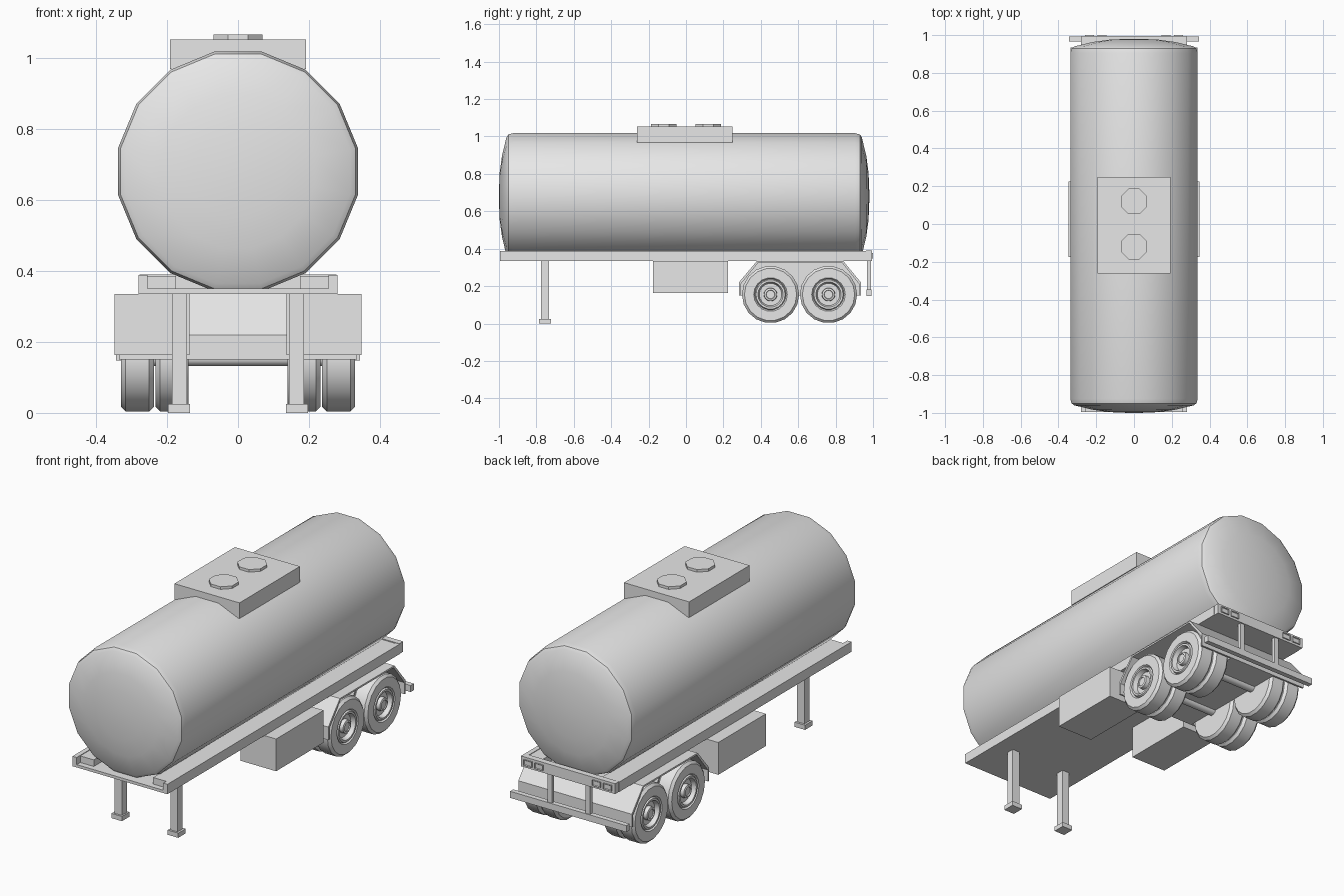
import bpy
import bmesh
import math
from mathutils import Vector, Matrix

cube = bpy.data.objects.get("Cube")
if cube:
    bpy.data.objects.remove(cube, do_unlink=True)

grey = bpy.data.materials.new("plain grey")
grey.use_nodes = True
grey.diffuse_color = (0.8, 0.8, 0.8, 1)
grey.node_tree.nodes["Principled BSDF"].inputs["Base Color"].default_value = grey.diffuse_color


def finish(name, bm, smooth=None):
    """Turn a bmesh into a named object, optionally smooth below an angle."""
    bmesh.ops.recalc_face_normals(bm, faces=bm.faces)
    mesh = bpy.data.meshes.new(name)
    bm.to_mesh(mesh)
    bm.free()
    mesh.materials.append(grey)
    if smooth:
        mesh.shade_smooth()
        mesh.set_sharp_from_angle(angle=math.radians(smooth))
    obj = bpy.data.objects.new(name, mesh)
    bpy.context.collection.objects.link(obj)
    return obj


def box(name, x, y, z):
    """Box given by its (low, high) range on each axis."""
    bm = bmesh.new()
    bmesh.ops.create_cube(bm, size=1)
    for v in bm.verts:
        v.co = [(r[0] + r[1]) / 2 + c * (r[1] - r[0]) for r, c in zip((x, y, z), v.co)]
    return finish(name, bm)


def lathe(name, profile, sides, axis, centre, smooth=None):
    """Revolve (radius, distance) points around an axis, closing both ends."""
    turn = Vector((0, 0, 1)).rotation_difference(Vector(axis)).to_matrix().to_4x4()
    place = Matrix.Translation(centre) @ turn
    bm = bmesh.new()
    rings = []
    for radius, dist in profile:
        ring = []
        for i in range(sides):
            a = 2 * math.pi * (i + 0.5) / sides
            ring.append(bm.verts.new(place @ Vector((radius * math.cos(a), radius * math.sin(a), dist))))
        rings.append(ring)
    for low, high in zip(rings, rings[1:]):
        for i in range(sides):
            j = (i + 1) % sides
            bm.faces.new((low[i], low[j], high[j], high[i]))
    bm.faces.new(rings[0])
    bm.faces.new(rings[-1])
    return finish(name, bm, smooth)


def extrude_x(name, outline, x):
    """Prism from a (y, z) outline between two x positions."""
    bm = bmesh.new()
    face = bm.faces.new([bm.verts.new((x[0], y, z)) for y, z in outline])
    grown = bmesh.ops.extrude_face_region(bm, geom=[face])
    moved = [g for g in grown["geom"] if isinstance(g, bmesh.types.BMVert)]
    bmesh.ops.translate(bm, verts=moved, vec=(x[1] - x[0], 0, 0))
    return finish(name, bm)


def span(side, low, high):
    return tuple(sorted((side * low, side * high)))


# Tank with rounded shoulders and shallow domed ends
dome = [(0.03, 0.99), (0.13, 0.986), (0.22, 0.974), (0.322, 0.95), (0.337, 0.94), (0.344, 0.915)]
tank = [(r, -d) for r, d in dome] + [(r, d) for r, d in reversed(dome)]
lathe("tank", tank, 16, (0, 1, 0), (0, -0.01, 0.68), 35)

# Hatch platform and its two lids
box("hatch_platform", (-0.192, 0.192), (-0.262, 0.248), (0.968, 1.052))
for y, label in ((-0.12, "front"), (0.12, "rear")):
    lathe(label + "_hatch_lid", [(0.074, 1.04), (0.074, 1.066)], 8, (0, 0, 1), (0, y, 0))

# Deck and central chassis under it
box("deck", (-0.28, 0.28), (-0.995, 0.965), (0.335, 0.35))
guard = [(0.283, 0.15), (0.283, 0.22), (0.38, 0.335), (0.84, 0.335), (0.935, 0.22), (0.935, 0.15)]
extrude_x("rear_chassis", guard, (-0.14, 0.14))

# Mudguard outline: the outer line joined to a thinner copy inside it
inner = [(0.609 + (y - 0.609) * 0.97, z - (0.009 if z > 0.15 else 0)) for y, z in guard]
guard_sheet = guard + inner[::-1]

# Tyre with wide rounded shoulders, and a dished rim with a hub
tyre = [(0.085, 0.0), (0.14, 0.0), (0.153, 0.013), (0.153, 0.08), (0.14, 0.093),
        (0.09, 0.093), (0.083, 0.083), (0.078, 0.093), (0.068, 0.093), (0.06, 0.07),
        (0.036, 0.07), (0.034, 0.09), (0.024, 0.093), (0.022, 0.088)]

for side, label in ((1, "left"), (-1, "right")):
    # Side rails
    box(label + "_outer_rail", span(side, 0.255, 0.28), (-0.995, 0.965), (0.335, 0.388))
    box(label + "_inner_rail", span(side, 0.175, 0.255), (-0.965, 0.965), (0.34, 0.385))

    # Landing legs
    box(label + "_leg", span(side, 0.143, 0.186), (-0.775, -0.733), (0.02, 0.335))
    box(label + "_foot", span(side, 0.135, 0.197), (-0.785, -0.722), (0, 0.025))

    # Storage box, mudguard and paired wheels
    box(label + "_storage_box", span(side, 0.137, 0.348), (-0.176, 0.225), (0.163, 0.335))
    extrude_x(label + "_mudguard", guard_sheet, span(side, 0.14, 0.335))
    for y, axle in ((0.452, "front"), (0.762, "rear")):
        for x, place in ((0.139, "inner"), (0.237, "outer")):
            lathe(f"{label}_{axle}_{place}_wheel", tyre, 18, (side, 0, 0),
                  (side * x, y, 0.155), 35)

    # Bumper struts
    box(label + "_bumper_strut", span(side, 0.1, 0.125), (0.968, 0.988), (0.16, 0.34))

    # Tail lights with a recessed lens
    for x, place in ((0.17, "inner"), (0.235, "outer")):
        light = box(f"{label}_{place}_tail_light", span(side, x - 0.024, x + 0.024),
                    (0.985, 1.0), (0.347, 0.377))
        bm = bmesh.new()
        bm.from_mesh(light.data)
        back = [f for f in bm.faces if f.normal.y > 0.9]
        bmesh.ops.inset_region(bm, faces=back, thickness=0.005)
        bmesh.ops.translate(bm, verts=back[0].verts, vec=(0, -0.004, 0))
        bm.to_mesh(light.data)
        bm.free()

# Axles, tail light bar and rear bumper
for y, axle in ((0.452, "front"), (0.762, "rear")):
    lathe(axle + "_axle", [(0.025, -0.25), (0.025, 0.25)], 8, (1, 0, 0), (0, y, 0.155), 50)
box("tail_light_bar", (-0.278, 0.278), (0.962, 0.994), (0.335, 0.39))
box("rear_bumper", (-0.343, 0.343), (0.965, 0.992), (0.148, 0.183))
